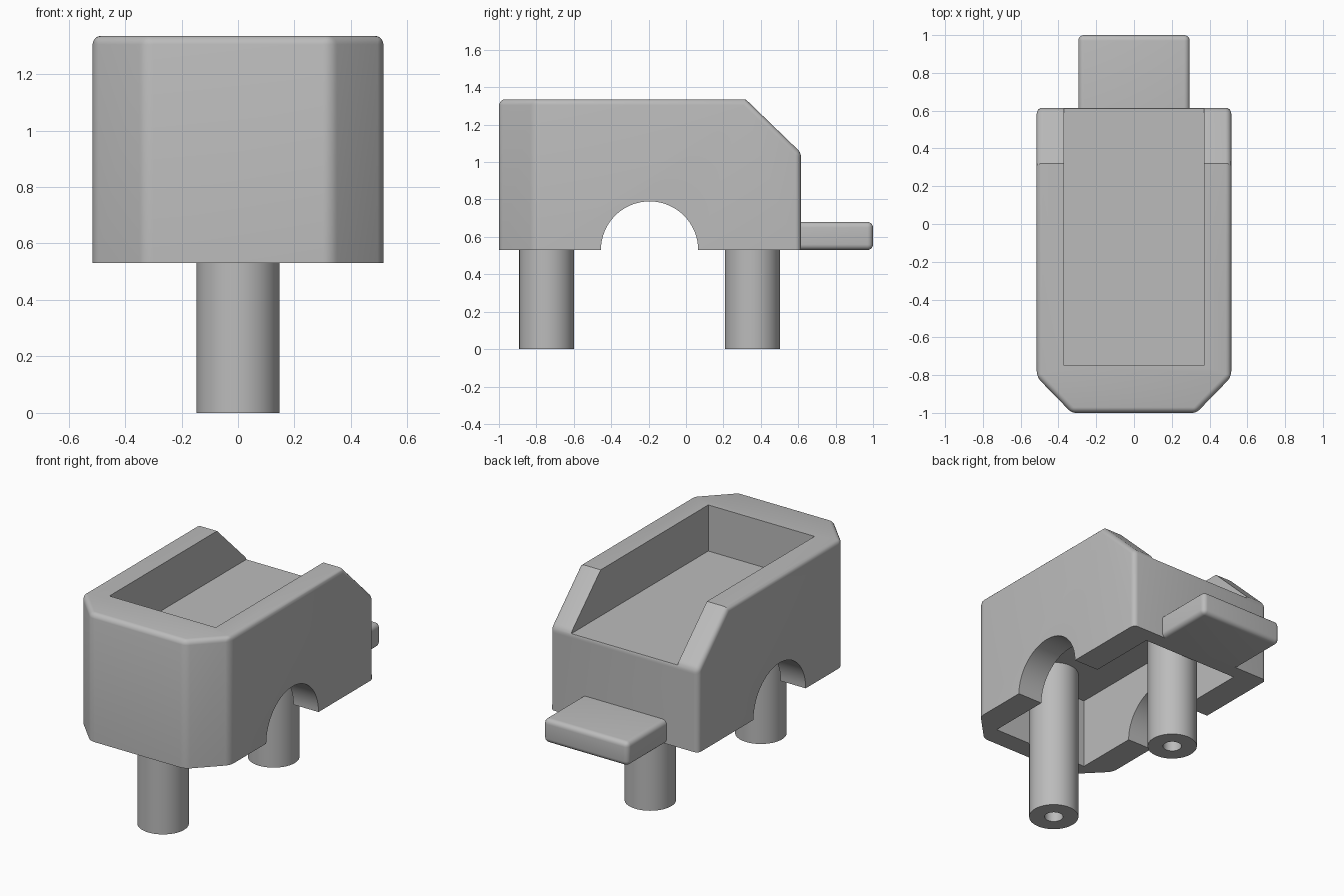
import bpy, bmesh, math
from mathutils import Matrix, Vector

if "Cube" in bpy.data.objects:
    bpy.data.objects.remove(bpy.data.objects["Cube"], do_unlink=True)

grey = bpy.data.materials.new("plain_grey")
grey.use_nodes = True
GREY = (0.5, 0.5, 0.5, 1)
grey.diffuse_color = GREY
grey.node_tree.nodes["Principled BSDF"].inputs["Base Color"].default_value = GREY

BOTTOM, TOP, BACK = 0.53, 1.335, 0.615
SLOPE_Y, SLOPE_Z = 0.32, 1.05


def make(name, bm):
    bmesh.ops.recalc_face_normals(bm, faces=bm.faces)
    mesh = bpy.data.meshes.new(name)
    bm.to_mesh(mesh)
    bm.free()
    mesh.materials.append(grey)
    obj = bpy.data.objects.new(name, mesh)
    bpy.context.collection.objects.link(obj)
    return obj


def box_bm(x, y0, y1, z0, z1):
    """Box symmetric in x, of half width x."""
    bm = bmesh.new()
    m = (Matrix.Translation((0, (y0 + y1) / 2, (z0 + z1) / 2))
         @ Matrix.Diagonal((2 * x, y1 - y0, z1 - z0, 1)))
    bmesh.ops.create_cube(bm, size=1, matrix=m)
    return bm


def cylinder(name, r, depth, centre, axis="Z"):
    bm = bmesh.new()
    m = Matrix.Translation(centre)
    if axis == "X":
        m = m @ Matrix.Rotation(math.pi / 2, 4, "Y")
    bmesh.ops.create_cone(bm, cap_ends=True, segments=64, radius1=r, radius2=r,
                          depth=depth, matrix=m)
    return make(name, bm)


def activate(obj):
    bpy.ops.object.select_all(action="DESELECT")
    obj.select_set(True)
    bpy.context.view_layer.objects.active = obj


def cut(obj, cutter):
    activate(obj)
    mod = obj.modifiers.new("cut", "BOOLEAN")
    mod.operation, mod.solver, mod.object = "DIFFERENCE", "EXACT", cutter
    bpy.ops.object.modifier_apply(modifier=mod.name)
    bpy.data.objects.remove(cutter, do_unlink=True)


def smooth(obj):
    activate(obj)
    bpy.ops.object.shade_smooth_by_angle(angle=math.radians(30))


def round_edges(bm, edges, radius):
    bmesh.ops.bevel(bm, geom=edges, offset=radius, segments=5, profile=0.5,
                    affect="EDGES", clamp_overlap=True)


# Body: plan with clipped front corners, extruded, then sloped at the back
half = [(0.33, -1), (0.515, -0.81), (0.515, BACK)]
plan = half + [(-x, y) for x, y in reversed(half)]
bm = bmesh.new()
base = bm.faces.new([bm.verts.new((x, y, BOTTOM)) for x, y in plan])
ext = bmesh.ops.extrude_face_region(bm, geom=[base])
bmesh.ops.translate(bm, vec=(0, 0, TOP - BOTTOM),
                    verts=[v for v in ext["geom"] if isinstance(v, bmesh.types.BMVert)])
bmesh.ops.recalc_face_normals(bm, faces=bm.faces)
res = bmesh.ops.bisect_plane(bm, geom=bm.verts[:] + bm.edges[:] + bm.faces[:],
                             plane_co=(0, SLOPE_Y, TOP),
                             plane_no=Vector((0, TOP - SLOPE_Z, BACK - SLOPE_Y)),
                             clear_outer=True)
bmesh.ops.holes_fill(bm, edges=[e for e in bm.edges if e.is_boundary])


# Round every outer edge but the underside and the crease above the slope
def is_rounded(e):
    a, b = (v.co for v in e.verts)
    underside = max(a.z, b.z) < BOTTOM + 0.01
    crease = abs(a.y - SLOPE_Y) < 0.01 and abs(b.y - SLOPE_Y) < 0.01
    return not underside and not crease


round_edges(bm, [e for e in bm.edges if is_rounded(e)], 0.03)
body = make("body", bm)

# Open tray above, hollow below, and the arch through both sides
cut(body, make("tray_cutter", box_bm(0.37, -0.75, 0.9, 1.045, 1.6)))
cut(body, make("hollow_cutter", box_bm(0.34, -0.87, 0.52, 0.3, 0.98)))
cut(body, cylinder("arch_cutter", 0.26, 1.6, (0, -0.195, BOTTOM), "X"))
smooth(body)

# Legs with a round socket in the foot
for name, y in (("front_leg", -0.745), ("back_leg", 0.355)):
    leg = cylinder(name, 0.147, 1.0, (0, y, 0.5))
    cut(leg, cylinder("socket_cutter", 0.055, 1.0, (0, y, 0)))
    smooth(leg)

# Rounded ledge at the back
bm = box_bm(0.295, BACK - 0.01, 1, BOTTOM, 0.68)
round_edges(bm, [e for e in bm.edges if max(v.co.y for v in e.verts) > 0.9], 0.03)
smooth(make("back_ledge", bm))
